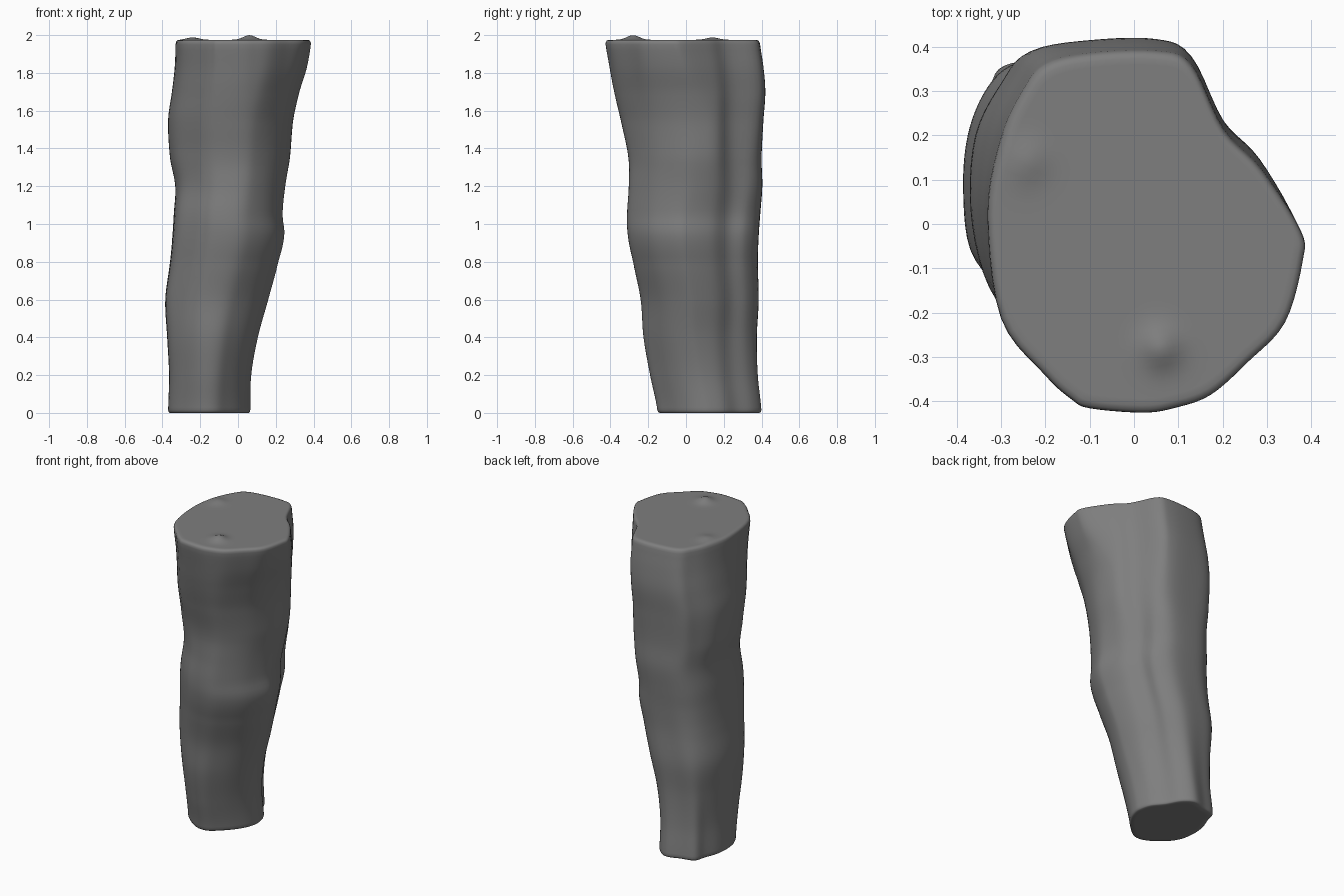
import bpy, bmesh, math

if "Cube" in bpy.data.objects:
    bpy.data.objects.remove(bpy.data.objects["Cube"])

# Clockwise cross-sections (from +x) at four heights
BOTTOM = [(.065, .13), (.062, .08), (.04, .02), (-.005, -.045), (-.06, -.1), (-.11, -.14),
          (-.16, -.15), (-.21, -.135), (-.27, -.095), (-.325, -.04), (-.36, .03), (-.37, .12),
          (-.36, .2), (-.33, .28), (-.305, .35), (-.22, .375), (-.13, .40), (-.06, .355),
          (-.01, .27), (.045, .2)]
MIDDLE = [(.24, .02), (.24, -.05), (.2, -.15), (.15, -.22), (.08, -.28), (.02, -.31),
          (-.05, -.315), (-.13, -.3), (-.18, -.27), (-.24, -.22), (-.32, -.12), (-.34, .05),
          (-.33, .2), (-.29, .31), (-.22, .37), (-.12, .39), (.03, .385), (.115, .32),
          (.14, .23), (.205, .14)]
UPPER = [(.29, .08), (.285, -.03), (.24, -.15), (.18, -.235), (.11, -.3), (.05, -.33),
         (-.03, -.335), (-.11, -.325), (-.17, -.3), (-.23, -.25), (-.33, -.13), (-.37, .03),
         (-.36, .2), (-.3, .32), (-.24, .385), (-.1, .405), (.05, .405), (.125, .365),
         (.19, .24), (.265, .165)]
TOP = [(.38, -.01), (.385, -.08), (.345, -.22), (.26, -.31), (.175, -.385), (.09, -.415),
       (.02, -.425), (-.1, -.415), (-.14, -.395), (-.2, -.34), (-.3, -.21), (-.33, .03),
       (-.3, .2), (-.25, .31), (-.2, .37), (-.1, .395), (.05, .40), (.13, .37),
       (.205, .22), (.29, .13)]
KEYS = [0, .95, 1.5, 1.975]
# Silhouette limits: z, x min, x max, y min, y max
LIMITS = [(0, -.37, .065, -.15, .40), (.2, -.365, .07, -.19, .38), (.4, -.375, .105, -.225, .375),
          (.6, -.385, .16, -.24, .385), (.8, -.36, .213, -.28, .38), (.94, -.347, .245, -.308, .385),
          (1.05, -.34, .236, -.312, .393), (1.2, -.332, .25, -.303, .404), (1.35, -.36, .275, -.305, .40),
          (1.55, -.37, .292, -.345, .41), (1.7, -.35, .325, -.38, .42), (1.83, -.335, .365, -.405, .41),
          (1.975, -.33, .388, -.428, .39)]
H = 1.975
C0, C1 = (-.15, .12), (.02, 0)


def catmull(a, b, c, d, t):
    return .5 * (2*b + (c - a)*t + (2*a - 5*b + 4*c - d)*t*t + (3*b - a - 3*c + d)*t**3)


def smooth_loop(pts, sub=5):
    n = len(pts)
    return [tuple(catmull(*(pts[(i + k) % n][ax] for k in (-1, 0, 1, 2)), s / sub) for ax in (0, 1))
            for i in range(n) for s in range(sub)]


def bracket(zs, rows, z):
    # Four neighbouring rows around z, and the fraction between the middle two
    i = max(k for k in range(len(zs) - 1) if zs[k] <= z)
    t = (z - zs[i]) / (zs[i + 1] - zs[i])
    return [rows[min(max(i + k, 0), len(rows) - 1)] for k in (-1, 0, 1, 2)], t


LOOPS = [smooth_loop(p) for p in (BOTTOM, MIDDLE, UPPER, TOP)]
LEVELS = [r[0] for r in LIMITS]


def section(z):
    # Blend the outlines, then fit them into the silhouette at this height
    loops, t = bracket(KEYS, LOOPS, z)
    xs, ys = ([catmull(*(p[ax] for p in quad), t) for quad in zip(*loops)] for ax in (0, 1))
    rows, t = bracket(LEVELS, LIMITS, z)
    x0, x1, y0, y1 = (catmull(*(r[c] for r in rows), t) for c in range(1, 5))
    return [(x0 + (x - min(xs)) / (max(xs) - min(xs)) * (x1 - x0),
             y0 + (y - min(ys)) / (max(ys) - min(ys)) * (y1 - y0)) for x, y in zip(xs, ys)]


def bump(x, y):
    # Two small knots on the top face
    def g(cx, cy, r, h):
        return h * math.exp(-((x - cx)**2 + (y - cy)**2) / (r * r))
    return g(.06, -.28, .045, .025) + g(-.24, .14, .045, .013)


bm = bmesh.new()


def ring(z, scale=1.0, center=(0, 0), knots=False):
    cx, cy = center
    out = []
    for x, y in section(z):
        x, y = cx + (x - cx)*scale, cy + (y - cy)*scale
        out.append(bm.verts.new((x, y, z + (bump(x, y) if knots else 0))))
    return out


# Side wall with softly rounded rims, and capped ends made of concentric rings
rings = [ring(0, s, C0) for s in (.3, .6, .85, .96)]
rings += [ring(.004, .985, C0), ring(.015)]
N = 70
rings += [ring(.03 + (1.95 - .03) * i / N) for i in range(N + 1)]
rings += [ring(1.963, .995, C1), ring(1.971, .98, C1)]
rings += [ring(H, s, C1, True) for s in [.955] + [.92 - .04 * i for i in range(22)]]
for a, b in zip(rings, rings[1:]):
    for i in range(len(a)):
        j = (i + 1) % len(a)
        bm.faces.new((a[i], a[j], b[j], b[i]))
bm.faces.new(rings[0])
bm.faces.new(rings[-1])
bmesh.ops.recalc_face_normals(bm, faces=bm.faces)

mesh = bpy.data.meshes.new("rock_pillar")
bm.to_mesh(mesh)
bm.free()
obj = bpy.data.objects.new("rock_pillar", mesh)
bpy.context.collection.objects.link(obj)

# Dark grey stone
stone = bpy.data.materials.new("dark_stone")
stone.diffuse_color = (.21, .21, .21, 1)
stone.use_nodes = True
stone.node_tree.nodes["Principled BSDF"].inputs["Base Color"].default_value = stone.diffuse_color
mesh.materials.append(stone)

bpy.context.view_layer.objects.active = obj
obj.select_set(True)
bpy.ops.object.shade_smooth_by_angle(angle=math.radians(50))
